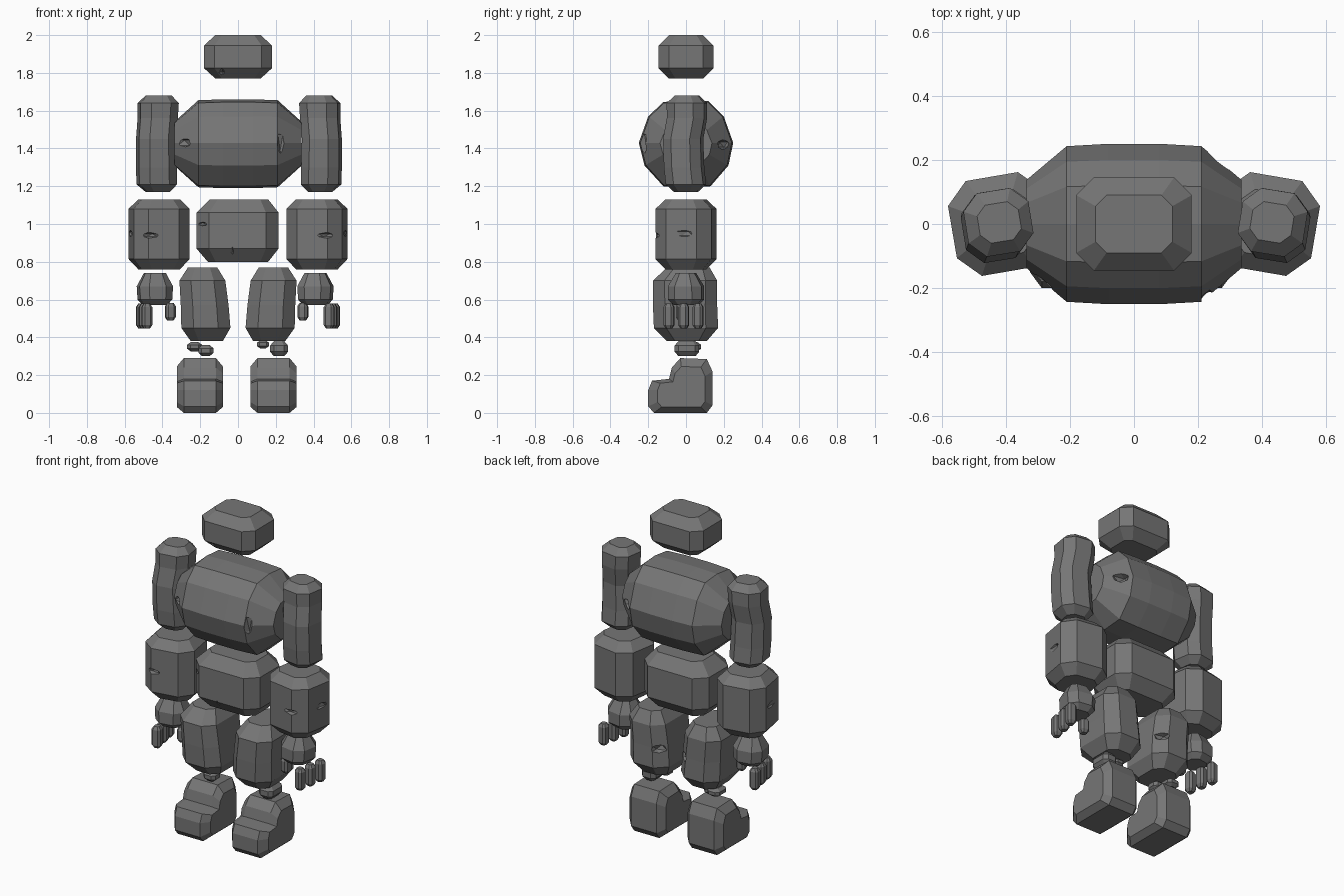
import bpy, bmesh, math
from mathutils import Vector, Matrix

if "Cube" in bpy.data.objects:
    bpy.data.objects.remove(bpy.data.objects["Cube"])

stone = bpy.data.materials.new("dark_grey_stone")
stone.diffuse_color = (0.18, 0.18, 0.18, 1)
stone.use_nodes = True
stone.node_tree.nodes["Principled BSDF"].inputs["Base Color"].default_value = stone.diffuse_color


def loft(name, rings):
    """Join equal-sized point rings into a closed flat-faced solid."""
    bm = bmesh.new()
    vs = [[bm.verts.new(p) for p in r] for r in rings]
    n = len(vs[0])
    for a, b in zip(vs, vs[1:]):
        for i in range(n):
            j = (i + 1) % n
            bm.faces.new((a[i], a[j], b[j], b[i]))
    bm.faces.new(vs[0][::-1])
    bm.faces.new(vs[-1])
    bmesh.ops.recalc_face_normals(bm, faces=bm.faces)
    me = bpy.data.meshes.new(name)
    bm.to_mesh(me)
    bm.free()
    me.materials.append(stone)
    ob = bpy.data.objects.new(name, me)
    bpy.context.collection.objects.link(ob)
    return ob


def stone_block(name, levels, chamfer=0.4, turn=0.0):
    """Stack of chamfered rectangles: (z, x0, x1, y0, y1) per level."""
    rings = []
    for z, x0, x1, y0, y1 in levels:
        cx, cy, hx, hy = (x0 + x1) / 2, (y0 + y1) / 2, (x1 - x0) / 2, (y1 - y0) / 2
        c = chamfer * min(hx, hy)
        pts = [(hx, c - hy), (hx, hy - c), (hx - c, hy), (c - hx, hy),
               (-hx, hy - c), (-hx, c - hy), (c - hx, -hy), (hx - c, -hy)]
        s, k = math.sin(turn), math.cos(turn)
        rings.append([(cx + x * k - y * s, cy + x * s + y * k, z) for x, y in pts])
    return loft(name, rings)


def crack(ob, at, size):
    """Cut a diamond-shaped chip out of a block."""
    bm = bmesh.new()
    bmesh.ops.create_icosphere(bm, subdivisions=1, radius=1.0)
    bmesh.ops.transform(bm, verts=bm.verts,
                        matrix=Matrix.Translation(at) @ Matrix.Diagonal((*size, 1)))
    me = bpy.data.meshes.new("chip_cutter")
    bm.to_mesh(me)
    bm.free()
    cutter = bpy.data.objects.new("chip_cutter", me)
    cutter.hide_render = True
    bpy.context.collection.objects.link(cutter)
    mod = ob.modifiers.new("chip", 'BOOLEAN')
    mod.operation, mod.solver, mod.object = 'DIFFERENCE', 'EXACT', cutter
    dg = bpy.context.evaluated_depsgraph_get()
    ob_mesh = bpy.data.meshes.new_from_object(ob.evaluated_get(dg))
    ob.modifiers.clear()
    ob.data = ob_mesh
    bpy.data.objects.remove(cutter)


# Head
head = stone_block("head", [
    (1.77, -.12, .12, -.09, .09), (1.825, -.18, .18, -.145, .145),
    (1.945, -.18, .18, -.145, .145), (2.0, -.12, .12, -.09, .09)], 0.38)
crack(head, (-.085, -.135, 1.79), (.02, .03, .035))

# Torso: boulder section lofted sideways
section = [(-.25, 1.43), (-.20, 1.57), (-.12, 1.645), (0, 1.66), (.12, 1.65), (.20, 1.57),
           (.25, 1.43), (.225, 1.31), (.13, 1.2), (0, 1.19), (-.12, 1.2), (-.22, 1.31)]
torso = loft("torso", [
    [(x, y * s, 1.425 + (z - 1.425) * t) for y, z in section]
    for x, s, t in [(-.335, .55, .5), (-.21, .97, .98), (-.08, 1, 1),
                    (.08, 1, 1), (.21, .97, .98), (.335, .55, .5)]])
crack(torso, (-.30, -.19, 1.43), (.06, .04, .03))
crack(torso, (.23, -.24, 1.43), (.025, .04, .09))
crack(torso, (.27, .20, 1.42), (.07, .04, .03))

# Waist
waist = stone_block("waist", [
    (.80, -.16, .16, -.10, .10), (.87, -.22, .215, -.16, .16),
    (1.06, -.22, .215, -.16, .16), (1.13, -.15, .16, -.10, .10)], 0.42)
crack(waist, (-.03, -.16, .83), (.012, .03, .05))
crack(waist, (-.20, -.13, 1.0), (.05, .03, .012))

# Foot outline seen from the side (y, z)
foot_outline = [(-.17, 0), (.11, 0), (.14, .04), (.14, .22), (.11, .285), (-.03, .29),
                (-.075, .24), (-.09, .18), (-.18, .17), (-.2, .12), (-.2, .035)]

for side, s in (("left", -1), ("right", 1)):
    def block(name, levels, chamfer=0.4, turn=0.0):
        """Levels given for the right side, mirrored for the left."""
        if s < 0:
            levels = [(z, -x1, -x0, y0, y1) for z, x0, x1, y0, y1 in levels]
        return stone_block(f"{side}_{name}", levels, chamfer, turn * s)

    # Upper arm, slightly bent
    d = 0.005 if s > 0 else -0.005
    block("upper_arm", [
        (1.17, .37 + d, .49 + d, -.06, .06), (1.21, .334 + d, .536 + d, -.10, .10),
        (1.30, .335 + d, .538 + d, -.11, .09), (1.45, .34 + d, .538 + d, -.115, .085),
        (1.56, .33 + d, .53 + d, -.095, .105), (1.64, .325 + d, .53 + d, -.095, .105),
        (1.68, .36 + d, .49 + d, -.055, .065)], 0.5, -.16)

    # Forearm
    arm = block("forearm", [
        (.76, .315, .52, -.10, .10), (.815, .268, .568, -.15, .15),
        (1.08, .268, .568, -.15, .15), (1.13, .315, .52, -.10, .10)], 0.45, -.17)
    crack(arm, (s * .575, -.02, .95), (.02, .06, .022))
    crack(arm, (s * .47, -.16, .94), (.06, .025, .016))

    # Hand, three fingers and a thumb
    h = 0.0 if s > 0 else 0.03
    block("hand", [
        (.57, .35 + h, .47 + h, -.06, .06), (.60, .325 + h, .495 + h, -.09, .09),
        (.67, .32 + h, .50 + h, -.09, .09), (.74, .355 + h, .465 + h, -.05, .05)], 0.5, -.17)

    def finger(name, x, y, z0, z1):
        w = .027
        block(name, [
            (z0, x - .016, x + .016, y - .016, y + .016),
            (z0 + .018, x - w, x + w, y - w, y + w),
            (z1 - .018, x - w, x + w, y - w, y + w),
            (z1, x - .016, x + .016, y - .016, y + .016)], 0.45, -.17)

    for i, y in enumerate((-.09, -.012, .064)):
        finger(f"finger_{i + 1}", .483 + .014 * i, y, .447, .578)
    finger("thumb", .343 if s > 0 else .358, -.025, .49, .582)

    # Leg with a knee bulge
    leg = block("leg", [
        (.38, .08, .25, -.10, .11), (.45, .04, .30, -.17, .17),
        (.57, .05, .303, -.175, .165), (.70, .067, .31, -.175, .165),
        (.77, .11, .265, -.10, .125)], 0.5)
    crack(leg, (s * .07, .15, .56), (.06, .05, .03))

    # Ankle pebbles
    if s > 0:
        pebbles = [(.17, .265, -.06, .07, .30, .38), (.10, .165, -.03, .04, .34, .385)]
    else:
        pebbles = [(.13, .21, -.05, .03, .30, .36), (.19, .27, -.02, .08, .325, .375)]
    for i, (x0, x1, y0, y1, z0, z1) in enumerate(pebbles):
        e, m = .02, (z1 - z0) * .3
        block(f"ankle_stone_{i + 1}", [
            (z0, x0 + e, x1 - e, y0 + e, y1 - e), (z0 + m, x0, x1, y0, y1),
            (z1 - m, x0, x1, y0, y1), (z1, x0 + e, x1 - e, y0 + e, y1 - e)], 0.45)

    # Foot: side outline lofted across, shrunk at both ends
    fx = .188 if s > 0 else -.202
    loft(f"{side}_foot", [
        [(fx + x, -.01 + (y + .01) * k, .12 + (z - .12) * k) for y, z in foot_outline]
        for x, k in [(-.122, .74), (-.085, 1), (.085, 1), (.122, .74)]])
